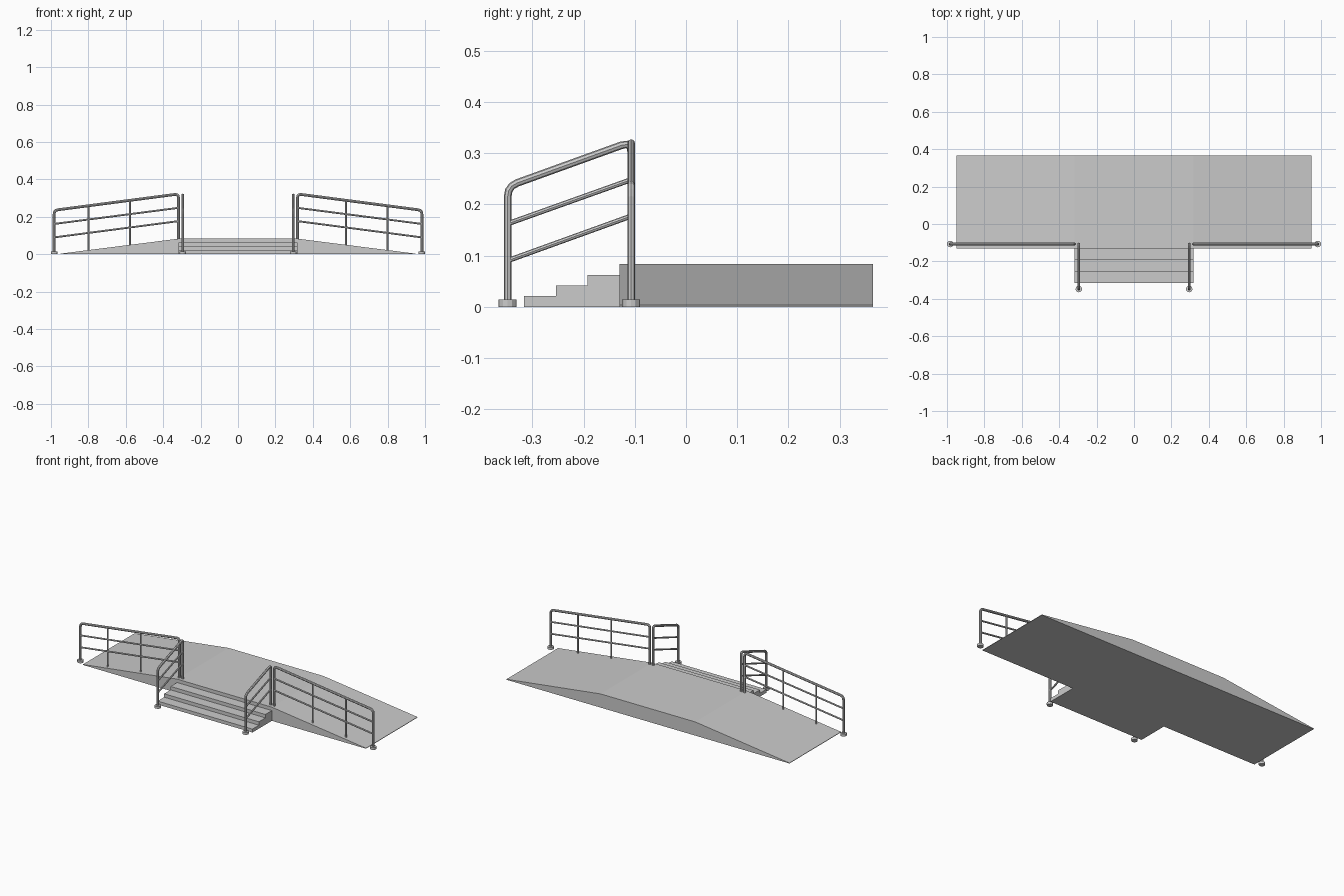
import bpy
from mathutils import Vector

if "Cube" in bpy.data.objects:
    bpy.data.objects.remove(bpy.data.objects["Cube"])


def material(name, value):
    m = bpy.data.materials.new(name)
    m.use_nodes = True
    m.diffuse_color = (value, value, value, 1)
    m.node_tree.nodes["Principled BSDF"].inputs["Base Color"].default_value = (value, value, value, 1)
    return m


GREY = material("plain grey", 0.6)
RAIL_Y, STAIR_X = -0.107, 0.295
FRONT, BACK, DECK, HALF = -0.13, 0.365, 0.083, 0.318


def add_object(name, data):
    ob = bpy.data.objects.new(name, data)
    bpy.context.collection.objects.link(ob)
    data.materials.append(GREY)
    return ob


def prism(name, profile, start, end, place):
    """Extrude a 2D profile between start and end; place maps (u, v, depth) to a point."""
    n = len(profile)
    verts = [place(u, v, d) for d in (start, end) for u, v in profile]
    faces = [list(range(n)), list(range(n, 2 * n))]
    faces += [[i, (i + 1) % n, (i + 1) % n + n, i + n] for i in range(n)]
    me = bpy.data.meshes.new(name)
    me.from_pydata(verts, [], faces)
    ob = add_object(name, me)
    bpy.context.view_layer.objects.active = ob
    ob.select_set(True)
    bpy.ops.object.mode_set(mode='EDIT')
    bpy.ops.mesh.select_all(action='SELECT')
    bpy.ops.mesh.normals_make_consistent(inside=False)
    bpy.ops.object.mode_set(mode='OBJECT')
    ob.select_set(False)


def rounded(points, radius):
    """Replace the inner corners of a path with short arcs."""
    pts = [Vector(p) for p in points]
    out = [pts[0]]
    for a, b, c in zip(pts, pts[1:], pts[2:]):
        p, q = b + (a - b).normalized() * radius, b + (c - b).normalized() * radius
        for i in range(4):
            t = i / 3
            out.append(p * (1 - t) ** 2 + b * 2 * t * (1 - t) + q * t * t)
    return out + [pts[-1]]


def tube(name, points, radius):
    cu = bpy.data.curves.new(name, 'CURVE')
    cu.dimensions = '3D'
    cu.bevel_depth = radius
    cu.bevel_resolution = 2
    cu.use_fill_caps = True
    sp = cu.splines.new('POLY')
    sp.points.add(len(points) - 1)
    for sp_point, p in zip(sp.points, points):
        sp_point.co = (*p, 1)
    sp.use_smooth = False
    add_object(name, cu)


def railing(name, low, high, posts):
    """Sloped railing from a ground post at low to a deck post at high."""
    (x0, y0), (x1, y1) = low, high
    path = [(x0, y0, 0), (x0, y0, 0.235), (x1, y1, 0.322), (x1, y1, DECK - 0.005)]
    tube(name + "_handrail", rounded(path, 0.02), 0.0075)
    for label, z0, z1 in (("middle", 0.162, 0.248), ("lower", 0.09, 0.177)):
        tube(f"{name}_{label}_rail", [(x0, y0, z0), (x1, y1, z1)], 0.005)
    # Thin uprights standing on the slope
    for i, t in enumerate(posts):
        x, y = x0 + (x1 - x0) * t, y0 + (y1 - y0) * t
        tube(f"{name}_upright_{i + 1}", [(x, y, DECK * t - 0.01), (x, y, 0.235 + 0.087 * t)], 0.005)
    # Round foot under the ground post
    bpy.ops.mesh.primitive_cylinder_add(vertices=12, radius=0.0175, depth=0.014, location=(x0, y0, 0.007))
    foot = bpy.context.object
    foot.name = name + "_foot"
    foot.data.materials.append(GREY)


# Double ramp with a flat deck in the middle
ramp = [(-0.95, 0), (0.95, 0), (0.95, 0.003), (HALF, DECK), (-HALF, DECK), (-0.95, 0.003)]
prism("ramp", ramp, FRONT, BACK, lambda u, v, d: (u, d, v))

# Steps up to the deck
rise, run = DECK / 4, 0.062
steps = [(FRONT, 0)]
for i in range(3):
    y = FRONT - run * (3 - i)
    steps += [(y, rise * i), (y, rise * (i + 1))]
steps.append((FRONT, rise * 3))
# keep each tread flat by joining the risers at equal heights
prism("stairs", steps, -HALF, HALF, lambda u, v, d: (d, u, v))

# Railings on both sides
for side, s in (("left", 1), ("right", -1)):
    railing(side + "_ramp_railing", (s * 0.983, RAIL_Y), (s * 0.318, RAIL_Y), (0.275, 0.61))
    railing(side + "_stair_railing", (s * STAIR_X, -0.348), (s * STAIR_X, RAIL_Y), ())
